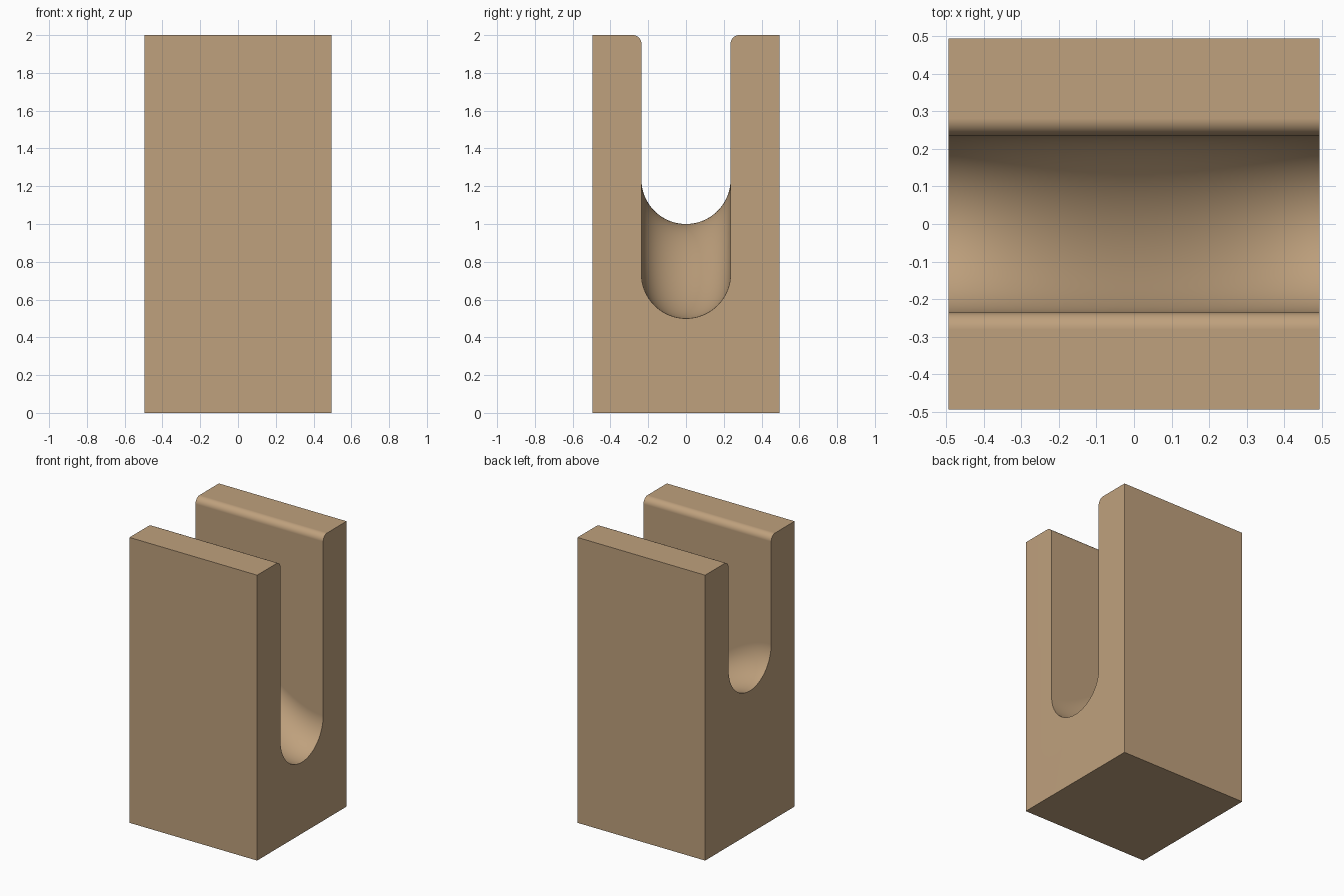
import bpy, bmesh, math

cube = bpy.data.objects.get("Cube")
if cube:
    bpy.data.objects.remove(cube, do_unlink=True)

HALF = 0.495          # half width of the block
HEIGHT = 2.0
SLOT = 0.236          # half width of the slot, also its floor radius
FILLET = 0.045        # rounding of the slot's top edges
LOW, HIGH = 0.5, 1.0  # slot floor at the right and left ends
STATIONS, ARC, ROUND = 40, 32, 8


def floor_height(t):
    """Slot floor easing from high at -x to low at +x."""
    return HIGH + (LOW - HIGH) * t * t * (3 - 2 * t)


def section(floor):
    """U-shaped outline in y and z."""
    rim = []
    for i in range(ROUND + 1):
        a = math.pi / 2 * i / ROUND
        rim.append((-SLOT - FILLET + FILLET * math.sin(a),
                    HEIGHT - FILLET + FILLET * math.cos(a)))
    arc = []
    for i in range(ARC + 1):
        a = math.pi * i / ARC
        arc.append((-SLOT * math.cos(a), floor + SLOT - SLOT * math.sin(a)))
    far_rim = [(-y, z) for y, z in reversed(rim)]
    return ([(-HALF, 0), (-HALF, HEIGHT)] + rim + arc + far_rim
            + [(HALF, HEIGHT), (HALF, 0)])


# Block skinned through sections along x
bm = bmesh.new()
rings = []
for i in range(STATIONS + 1):
    t = i / STATIONS
    x = HALF * (2 * t - 1)
    rings.append([bm.verts.new((x, y, z)) for y, z in section(floor_height(t))])
for a, b in zip(rings, rings[1:]):
    for j in range(len(a)):
        k = (j + 1) % len(a)
        bm.faces.new((a[j], a[k], b[k], b[j]))
bm.faces.new(rings[0])
bm.faces.new(rings[-1])
bmesh.ops.recalc_face_normals(bm, faces=bm.faces)

# Merge the flat outer faces and slot walls
bmesh.ops.dissolve_limit(bm, angle_limit=0.001, verts=bm.verts, edges=bm.edges)

# Slightly eased upright corners
corners = [e for e in bm.edges
           if all(abs(v.co.x) > HALF - 1e-4 and abs(v.co.y) > HALF - 1e-4 for v in e.verts)
           and abs(e.verts[0].co.z - e.verts[1].co.z) > 1]
bmesh.ops.bevel(bm, geom=corners, offset=0.004, segments=2, profile=0.5, affect='EDGES')

mesh = bpy.data.meshes.new("slotted_block")
bm.to_mesh(mesh)
bm.free()
block = bpy.data.objects.new("slotted_block", mesh)
bpy.context.collection.objects.link(block)

# Single tan colour
tan = bpy.data.materials.new("tan")
tan.use_nodes = True
colour = (0.52, 0.355, 0.205, 1)
tan.diffuse_color = colour
tan.node_tree.nodes["Principled BSDF"].inputs["Base Color"].default_value = colour
mesh.materials.append(tan)

# Smooth slot and fillets with crisp outer edges
bpy.context.view_layer.objects.active = block
block.select_set(True)
bpy.ops.object.shade_smooth_by_angle(angle=math.radians(40))
weighted = block.modifiers.new("weighted_normals", 'WEIGHTED_NORMAL')
weighted.keep_sharp = True
